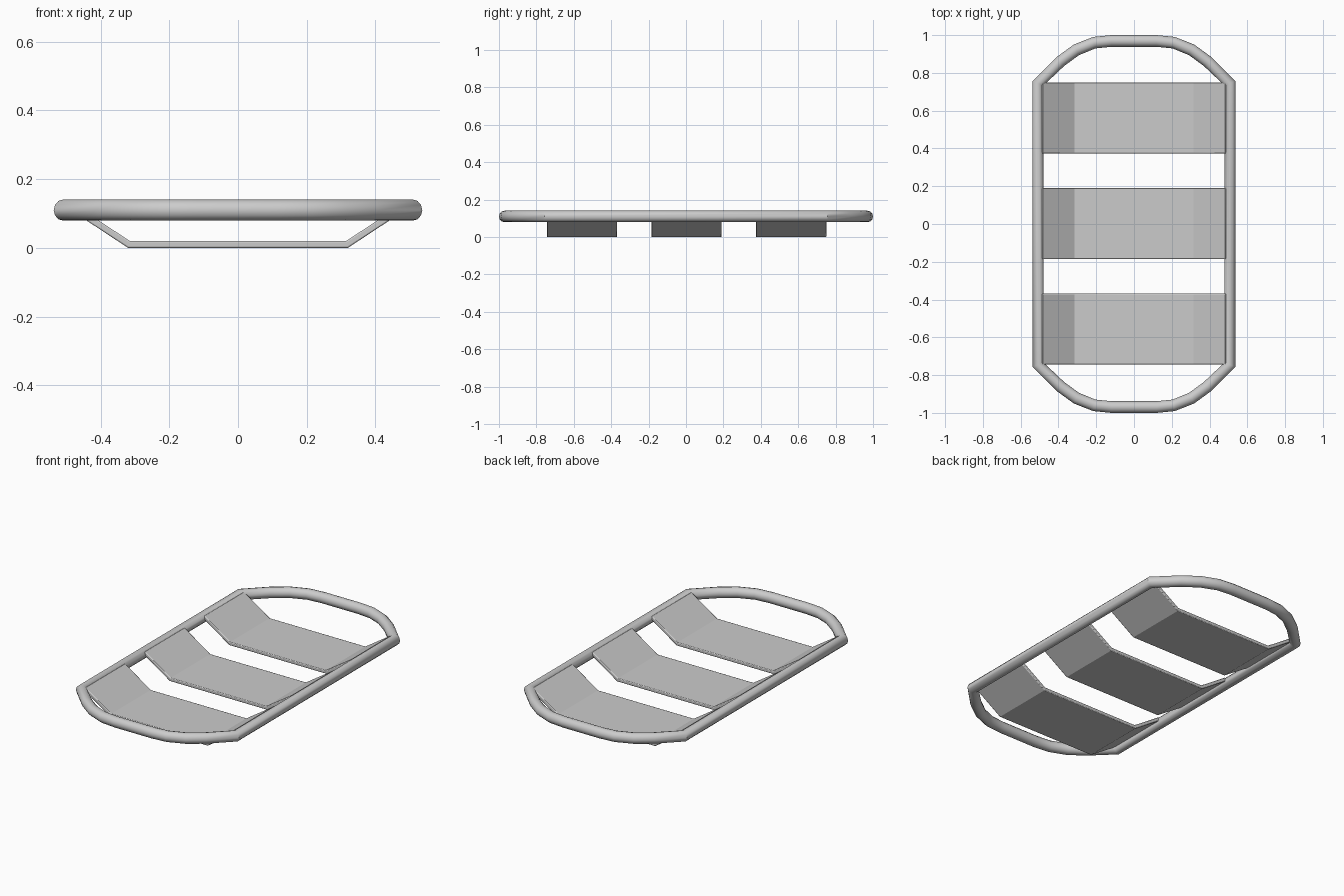
import bpy, bmesh, math

cube = bpy.data.objects.get("Cube")
if cube:
    bpy.data.objects.remove(cube, do_unlink=True)

# One grey for the whole stretcher
grey = bpy.data.materials.new("light_grey")
grey.use_nodes = True
colour = (0.6, 0.6, 0.6, 1)
grey.diffuse_color = colour
grey.node_tree.nodes["Principled BSDF"].inputs["Base Color"].default_value = colour


def activate(obj):
    bpy.ops.object.select_all(action="DESELECT")
    obj.select_set(True)
    bpy.context.view_layer.objects.active = obj


# Tubular frame: one quarter of the centre line, mirrored into a closed loop
quarter = [(0.508, 0.745), (0.39, 0.86), (0.305, 0.922), (0.21, 0.96), (0.12, 0.969)]
half = quarter + [(-x, y) for x, y in reversed(quarter)]
loop = half + [(-x, -y) for x, y in half]

curve = bpy.data.curves.new("frame_tube", "CURVE")
curve.dimensions = "3D"
curve.bevel_depth = 0.031
curve.bevel_resolution = 4
spline = curve.splines.new("POLY")
spline.points.add(len(loop) - 1)
for point, (x, y) in zip(spline.points, loop):
    point.co = (x, y, 0.11, 1)
spline.use_cyclic_u = True
frame = bpy.data.objects.new("frame_tube", curve)
bpy.context.collection.objects.link(frame)
activate(frame)
bpy.ops.object.convert(target="MESH")
frame = bpy.context.object
frame.data.materials.clear()
frame.data.materials.append(grey)
bpy.ops.object.shade_smooth_by_angle(angle=math.radians(35))


# Dished slats: a bent profile with thickness, swept along y
def make_slat(name, centre_y):
    lower = [(-0.49, 0.112), (-0.32, 0.0), (0.32, 0.0), (0.49, 0.112)]
    upper = [(-0.485, 0.132), (-0.315, 0.02), (0.315, 0.02), (0.485, 0.132)]
    bm = bmesh.new()
    outline = [bm.verts.new((x, centre_y - 0.188, z)) for x, z in lower + upper[::-1]]
    face = bm.faces.new(outline)
    swept = bmesh.ops.extrude_face_region(bm, geom=[face])["geom"]
    moved = [v for v in swept if isinstance(v, bmesh.types.BMVert)]
    bmesh.ops.translate(bm, verts=moved, vec=(0, 0.376, 0))
    bmesh.ops.recalc_face_normals(bm, faces=bm.faces)
    mesh = bpy.data.meshes.new(name)
    bm.to_mesh(mesh)
    bm.free()
    mesh.materials.append(grey)
    slat = bpy.data.objects.new(name, mesh)
    bpy.context.collection.objects.link(slat)
    bevel = slat.modifiers.new("soft_edges", "BEVEL")
    bevel.width = 0.004
    bevel.segments = 2
    bevel.limit_method = "ANGLE"
    bevel.angle_limit = math.radians(60)
    activate(slat)
    bpy.ops.object.shade_smooth_by_angle(angle=math.radians(28))


for name, y in (("front_slat", -0.556), ("middle_slat", 0.003), ("back_slat", 0.562)):
    make_slat(name, y)
